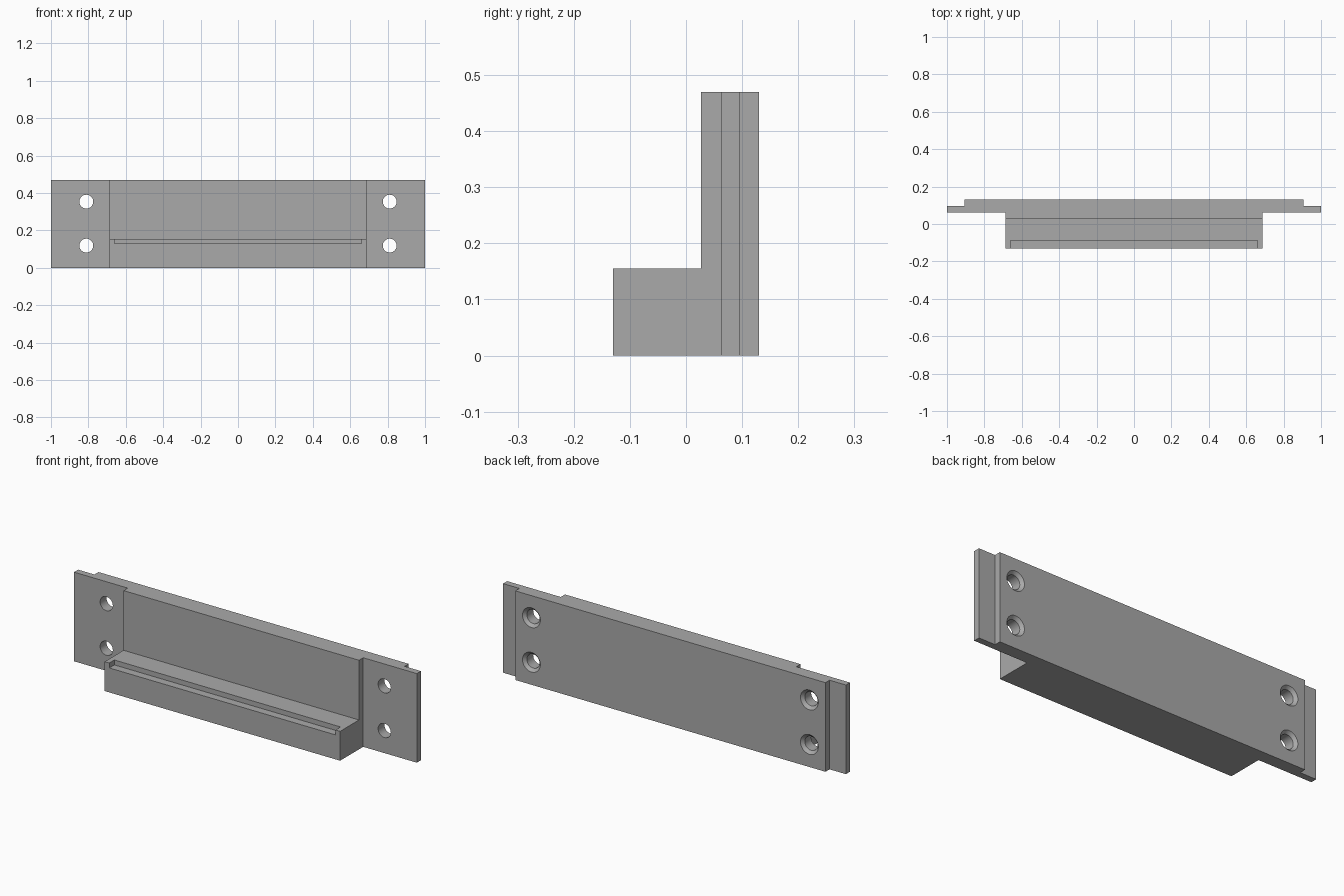
import bpy
import bmesh
from mathutils import Matrix, Vector

cube = bpy.data.objects.get("Cube")
if cube:
    bpy.data.objects.remove(cube, do_unlink=True)

HEIGHT = 0.47
BACK = 0.13
COLOUR = (0.4, 0.4, 0.4, 1)

grey = bpy.data.materials.new("plain grey")
grey.use_nodes = True
grey.diffuse_color = COLOUR
grey.node_tree.nodes["Principled BSDF"].inputs["Base Color"].default_value = COLOUR


def make_object(name, bm):
    bmesh.ops.recalc_face_normals(bm, faces=bm.faces)
    mesh = bpy.data.meshes.new(name)
    bm.to_mesh(mesh)
    bm.free()
    mesh.materials.append(grey)
    obj = bpy.data.objects.new(name, mesh)
    bpy.context.collection.objects.link(obj)
    return obj


def box(name, x, y0, y1, z0, z1):
    """Box centred on x = 0 with half width x."""
    bm = bmesh.new()
    size = Matrix.Diagonal((2 * x, y1 - y0, z1 - z0, 1))
    place = Matrix.Translation((0, (y0 + y1) / 2, (z0 + z1) / 2))
    bmesh.ops.create_cube(bm, size=1, matrix=place @ size)
    return make_object(name, bm)


def combine(target, tool, operation):
    """Apply a boolean and discard the tool."""
    tool.hide_render = True
    mod = target.modifiers.new(operation, 'BOOLEAN')
    mod.operation, mod.object, mod.solver = operation, tool, 'EXACT'
    bpy.context.view_layer.objects.active = target
    bpy.ops.object.modifier_apply(modifier=mod.name)
    bpy.data.objects.remove(tool, do_unlink=True)


# Back plate: stepped plan outline, mirrored and extruded upwards
half = [(0.687, 0.027), (0.687, 0.062), (1, 0.062), (1, 0.096), (0.905, 0.096), (0.905, BACK)]
outline = half + [(-x, y) for x, y in reversed(half)]
bm = bmesh.new()
face = bm.faces.new([bm.verts.new((x, y, 0)) for x, y in outline])
top = bmesh.ops.extrude_face_region(bm, geom=[face])["geom"]
bmesh.ops.translate(bm, vec=(0, 0, HEIGHT), verts=[v for v in top if isinstance(v, bmesh.types.BMVert)])
bracket = make_object("ledge_bracket", bm)

# Front ledge with a closed-ended groove along its front edge
combine(bracket, box("ledge", 0.687, -0.13, 0.027, 0, 0.155), 'UNION')
combine(bracket, box("groove_cutter", 0.66, -0.2, -0.088, 0.129, 0.2), 'DIFFERENCE')


# Mounting holes, countersunk from the back
def hole_cutter(x, z):
    sections = [(0, 0.037), (BACK - 0.015, 0.037), (BACK, 0.052), (0.16, 0.052)]
    bm = bmesh.new()
    verts = [bm.verts.new((r, y, 0)) for y, r in [(0, 0)] + sections + [(0.16, 0)]]
    edges = [bm.edges.new(pair) for pair in zip(verts, verts[1:])]
    bmesh.ops.spin(bm, geom=verts + edges, cent=(0, 0, 0), axis=(0, 1, 0),
                   angle=6.283185, steps=48)
    bmesh.ops.remove_doubles(bm, verts=bm.verts, dist=0.0001)
    bmesh.ops.translate(bm, vec=Vector((x, 0, z)), verts=bm.verts)
    return make_object("hole_cutter", bm)


for x in (-0.811, 0.811):
    for z in (0.119, 0.354):
        combine(bracket, hole_cutter(x, z), 'DIFFERENCE')

# Merge flat faces, then smooth the hole walls only
bm = bmesh.new()
bm.from_mesh(bracket.data)
bmesh.ops.remove_doubles(bm, verts=bm.verts, dist=0.0001)
bmesh.ops.dissolve_limit(bm, angle_limit=0.01, verts=bm.verts, edges=bm.edges)
bm.to_mesh(bracket.data)
bm.free()
bracket.select_set(True)
bpy.context.view_layer.objects.active = bracket
bpy.ops.object.shade_smooth_by_angle(angle=0.5)
